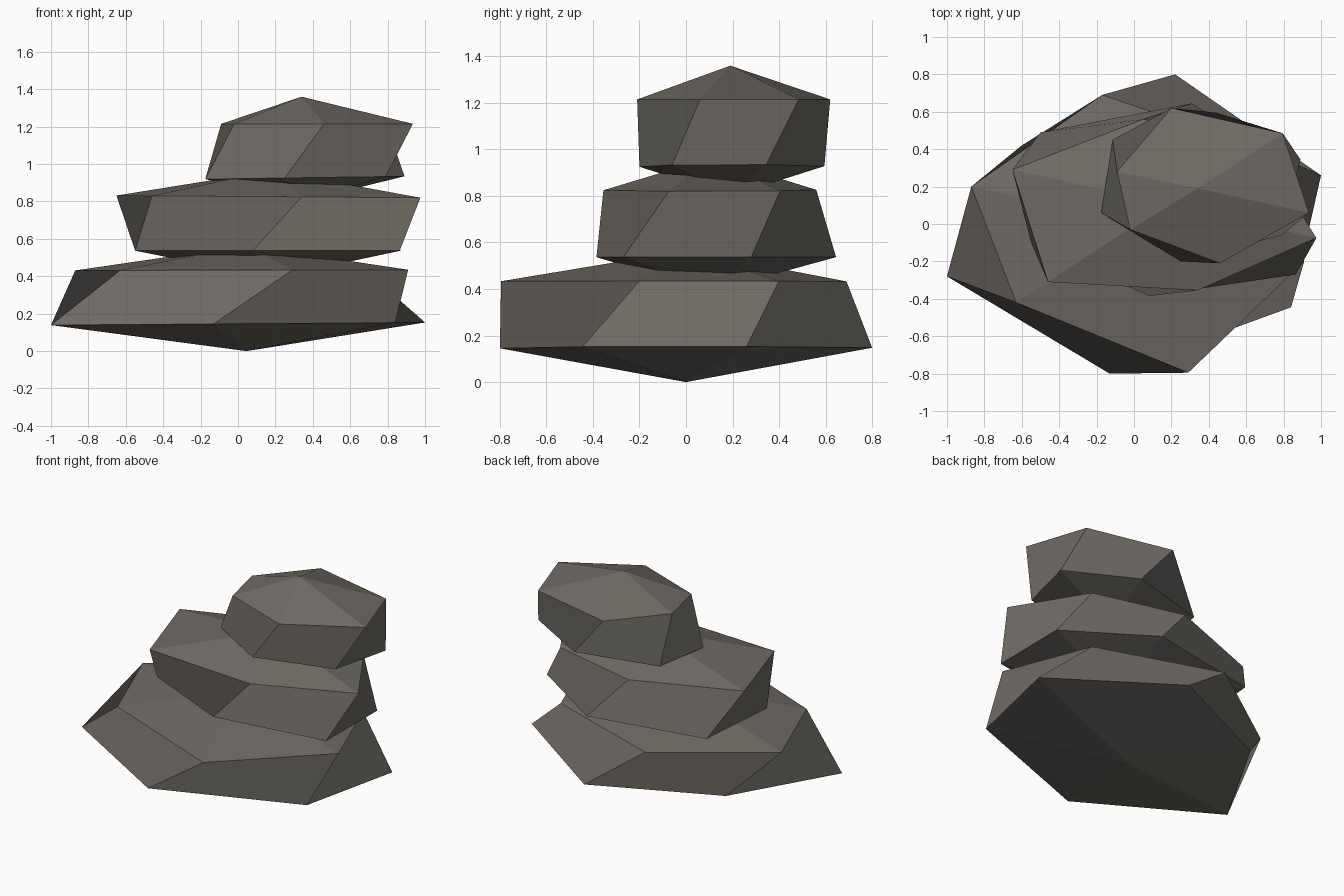
import bpy
import bmesh

if "Cube" in bpy.data.objects:
    bpy.data.objects.remove(bpy.data.objects["Cube"])

# One warm grey for every stone
stone_mat = bpy.data.materials.new("warm grey stone")
stone_mat.diffuse_color = (0.16, 0.148, 0.13, 1.0)
stone_mat.use_nodes = True
stone_mat.node_tree.nodes["Principled BSDF"].inputs["Base Color"].default_value = stone_mat.diffuse_color


def make_stone(name, bottom, lower, upper, top):
    """Faceted stone: bottom tip, twisted band of quads between two rings, top tip."""
    bm = bmesh.new()
    b = bm.verts.new(bottom)
    t = bm.verts.new(top)
    lo = [bm.verts.new(p) for p in lower]
    up = [bm.verts.new(p) for p in upper]
    n = len(lo)
    for i in range(n):
        j = (i + 1) % n
        quad = [lo[i], lo[j], up[j], up[i]]
        if i >= n // 2:
            # rear facets fold outward along the other diagonal
            quad = quad[1:] + quad[:1]
        bm.faces.new(quad)
        bm.faces.new((b, lo[j], lo[i]))
        bm.faces.new((t, up[i], up[j]))
    mesh = bpy.data.meshes.new(name)
    bm.to_mesh(mesh)
    bm.free()
    mesh.materials.append(stone_mat)
    obj = bpy.data.objects.new(name, mesh)
    bpy.context.collection.objects.link(obj)
    return obj


def ring(z, tilt, *points):
    """Ring of points at height z, rising by tilt per unit of x."""
    return [(x, y, z + tilt * x) for x, y in points]


# Wide base stone
make_stone(
    "bottom_stone", (0.045, 0, 0),
    ring(0.146, 0.007, (-1, -0.28), (-0.13, -0.8), (0.84, -0.445),
         (1, 0.26), (0.22, 0.8), (-0.6, 0.42)),
    ring(0.433, 0.002, (-0.63, -0.42), (0.29, -0.795), (0.91, -0.2),
         (0.68, 0.4), (-0.17, 0.69), (-0.87, 0.2)),
    (0.045, 0, 0.565))

# Middle stone, shifted to the right
make_stone(
    "middle_stone", (0.18, 0.11, 0.39),
    ring(0.537, 0.0, (-0.55, -0.1), (0.08, -0.385), (0.865, -0.27),
         (0.87, 0.28), (0.31, 0.645), (-0.5, 0.49)),
    ring(0.827, -0.007, (-0.46, -0.31), (0.34, -0.355), (0.975, -0.075),
         (0.68, 0.405), (0.05, 0.56), (-0.65, 0.29)),
    (0.18, 0.11, 0.965))

# Small stone on top
make_stone(
    "top_stone", (0.34, 0.19, 0.8),
    ring(0.922, 0.014, (-0.175, 0.06), (0.25, -0.2), (0.79, -0.06),
         (0.89, 0.345), (0.44, 0.595), (-0.115, 0.45)),
    ring(1.215, 0.0, (-0.02, -0.03), (0.46, -0.21), (0.935, 0.06),
         (0.795, 0.485), (0.2, 0.62), (-0.09, 0.28)),
    (0.34, 0.19, 1.36))
